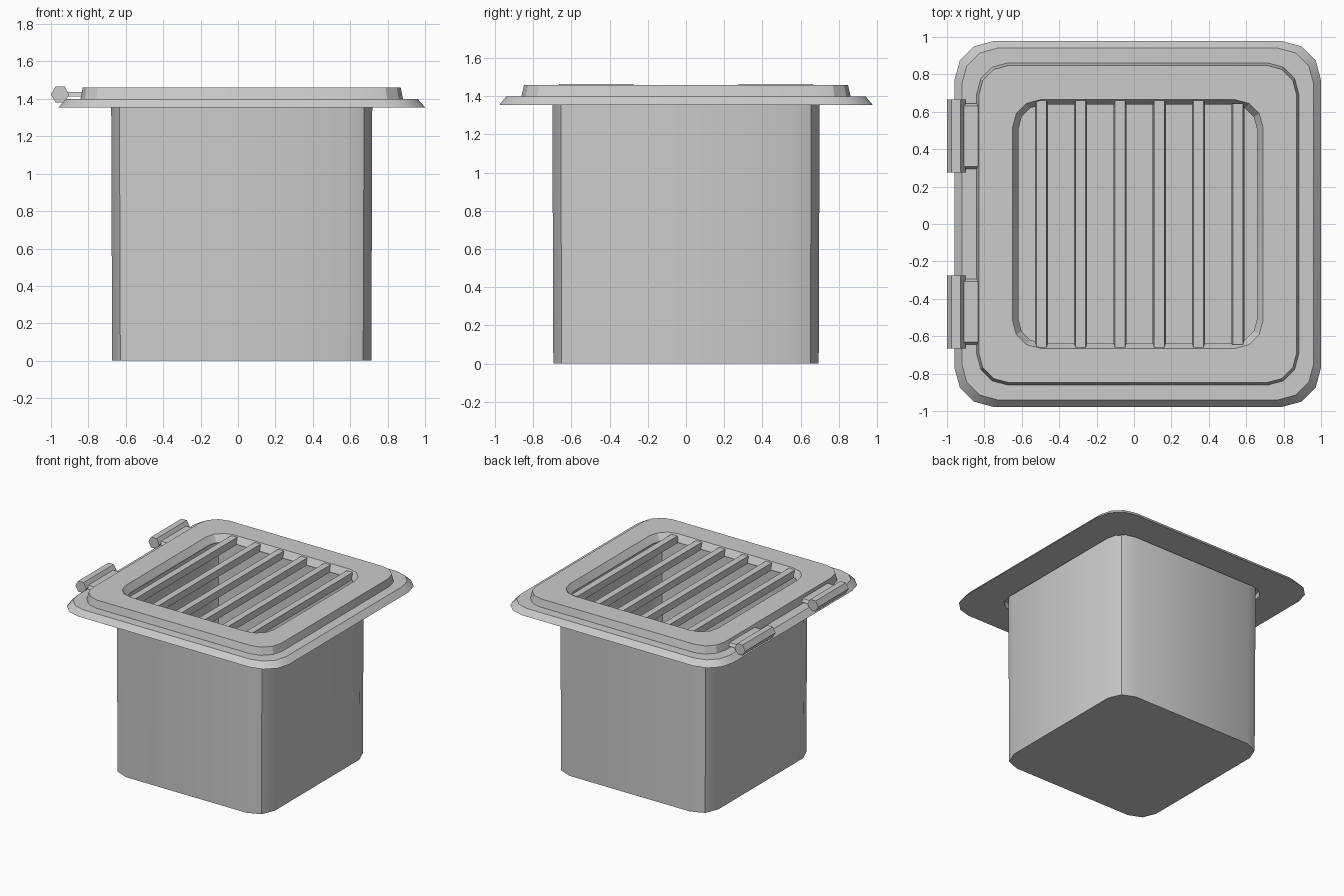
import bpy
import bmesh
from math import sin, cos, pi, radians
from mathutils import Matrix

cube = bpy.data.objects.get("Cube")
if cube:
    bpy.data.objects.remove(cube, do_unlink=True)

CX = 0.02        # the body sits slightly right because of the hinges
RIM_Z = 1.355    # underside of the flange
SEAT_Z = 1.40    # where the lid rests on the flange
TOP_Z = 1.46     # top of the lid

grey = bpy.data.materials.new("light grey metal")
grey.use_nodes = True
grey.diffuse_color = (0.6, 0.6, 0.6, 1)
grey.node_tree.nodes["Principled BSDF"].inputs["Base Color"].default_value = grey.diffuse_color


def finish(bm, name):
    bmesh.ops.recalc_face_normals(bm, faces=bm.faces)
    mesh = bpy.data.meshes.new(name)
    bm.to_mesh(mesh)
    bm.free()
    mesh.materials.append(grey)
    for face in mesh.polygons:
        face.use_smooth = True
    mesh.set_sharp_from_angle(angle=radians(25))
    obj = bpy.data.objects.new(name, mesh)
    bpy.context.collection.objects.link(obj)
    return obj


def rounded_loop(bm, hx, hy, r, z, steps):
    """Ring of vertices round a rectangle with rounded corners."""
    verts = []
    for i, (sx, sy) in enumerate(((1, 1), (-1, 1), (-1, -1), (1, -1))):
        for k in range(steps + 1):
            a = (i + k / steps) * pi / 2
            verts.append(bm.verts.new((CX + sx * (hx - r) + r * cos(a),
                                       sy * (hy - r) + r * sin(a), z)))
    return verts


def loft(name, sections, steps, closed=False, cap=False):
    """Join rounded sections; closed joins the last to the first."""
    bm = bmesh.new()
    loops = [rounded_loop(bm, *s, steps) for s in sections]
    pairs = list(zip(loops, loops[1:]))
    if closed:
        pairs.append((loops[-1], loops[0]))
    for a, b in pairs:
        for i in range(len(a)):
            j = (i + 1) % len(a)
            bm.faces.new((a[i], a[j], b[j], b[i]))
    if cap:
        bm.faces.new(loops[0])
    return finish(bm, name)


def tapered_block(name, x0, x1, y0, y1, z0, z1, tx, ty):
    """Block whose top is drawn in by tx and ty on each side."""
    bm = bmesh.new()
    bmesh.ops.create_cube(bm, size=1)
    for v in bm.verts:
        top = v.co.z > 0
        dx, dy = (tx, ty) if top else (0, 0)
        v.co = (x1 - dx if v.co.x > 0 else x0 + dx,
                y1 - dy if v.co.y > 0 else y0 + dy,
                z1 if top else z0)
    return finish(bm, name)


# Open-topped housing
loft("housing", [(0.693, 0.695, 0.15, 0), (0.698, 0.70, 0.15, SEAT_Z)], 2, cap=True)

# Sloping mounting flange
loft("flange", [(0.98, 0.978, 0.21, RIM_Z), (0.94, 0.94, 0.19, SEAT_Z),
                (0.72, 0.72, 0.15, SEAT_Z), (0.72, 0.72, 0.15, RIM_Z)], 3, closed=True)

# Lid frame with a funnel-shaped opening
loft("lid", [(0.862, 0.862, 0.17, SEAT_Z), (0.85, 0.848, 0.16, TOP_Z),
             (0.67, 0.665, 0.15, TOP_Z), (0.638, 0.638, 0.13, SEAT_Z + 0.01),
             (0.638, 0.638, 0.13, SEAT_Z)], 3, closed=True)

# Grille bars
for i in range(6):
    x = -0.495 + 0.21 * i
    half = 0.645 if i == 5 else 0.66
    tapered_block(f"grille_bar_{i + 1}", x - 0.035, x + 0.035, -half, half,
                  SEAT_Z, TOP_Z - 0.008, 0.008, 0)

# Hinges on the right side: hexagonal barrel and leaf
for side, label in ((1, "back"), (-1, "front")):
    y = side * 0.47
    bm = bmesh.new()
    bmesh.ops.create_cone(bm, cap_ends=True, segments=6, radius1=0.049, radius2=0.049, depth=0.39,
                          matrix=Matrix.Translation((-0.951, y, 1.423))
                          @ Matrix.Rotation(pi / 2, 4, "X") @ Matrix.Rotation(pi / 2, 4, "Z"))
    # turn the hexagon so that a corner points outward
    corner = max(abs(v.co.x + 0.951) for v in bm.verts)
    if corner < 0.048:
        bmesh.ops.rotate(bm, verts=bm.verts, cent=(-0.951, y, 1.423),
                         matrix=Matrix.Rotation(pi / 6, 3, "Y"))
    finish(bm, f"hinge_barrel_{label}")
    tapered_block(f"hinge_leaf_{label}", -0.93, -0.82, y - 0.175, y + 0.175,
                  1.412, 1.436, 0, 0.013)
